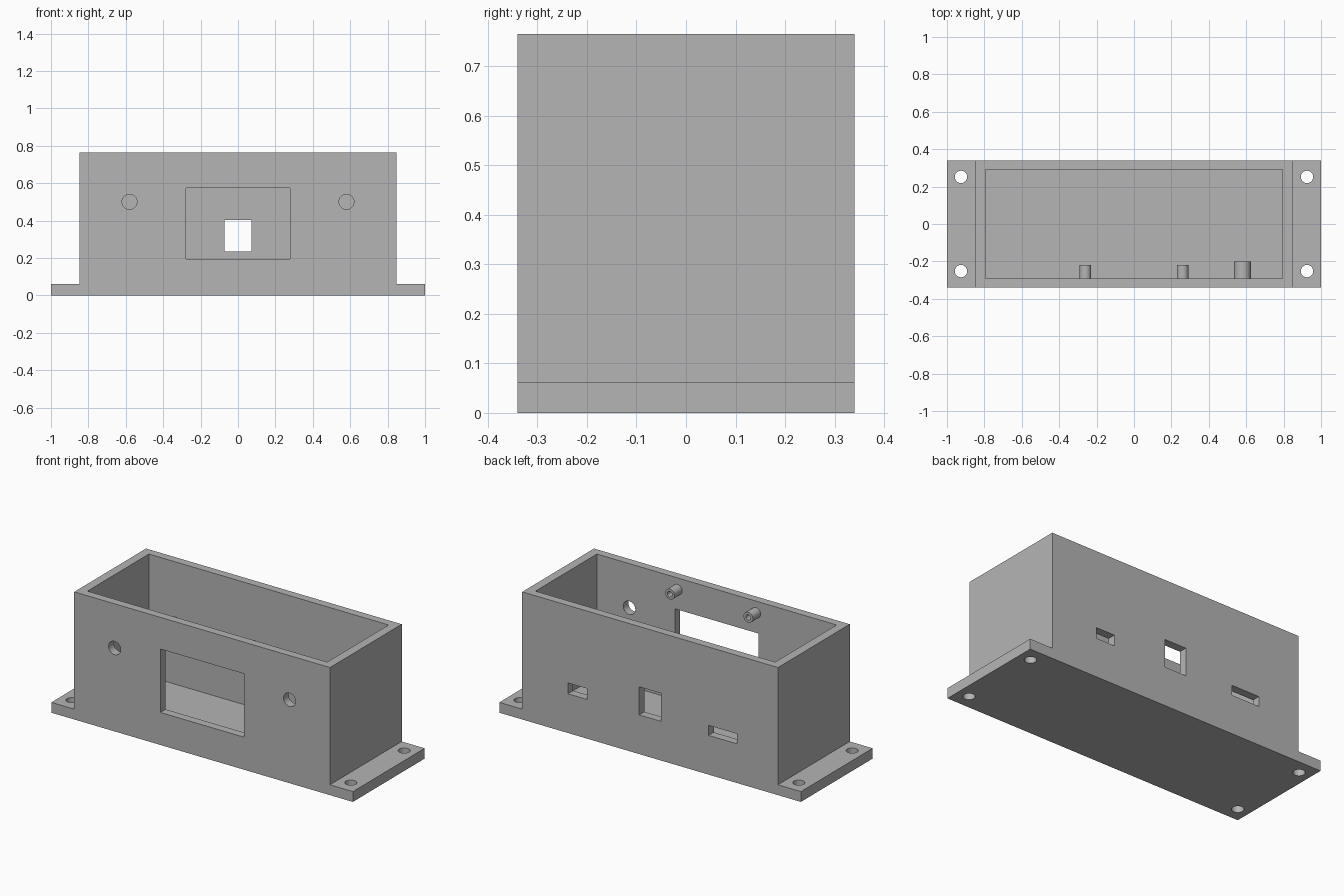
import bpy
import bmesh
from math import pi
from mathutils import Matrix, Vector

old = bpy.data.objects.get("Cube")
if old:
    bpy.data.objects.remove(old)

grey = bpy.data.materials.new("plain grey")
grey.use_nodes = True
colour = (0.46, 0.46, 0.46, 1)
grey.diffuse_color = colour
grey.node_tree.nodes["Principled BSDF"].inputs["Base Color"].default_value = colour

LENGTH, HALF_X, HALF_Y, HEIGHT = 1.0, 0.848, 0.34, 0.765
FLANGE, FLOOR = 0.062, 0.031
IN_X, IN_Y = 0.795, 0.291


def add_object(name, bm):
    bmesh.ops.recalc_face_normals(bm, faces=bm.faces[:])
    mesh = bpy.data.meshes.new(name)
    bm.to_mesh(mesh)
    bm.free()
    mesh.materials.append(grey)
    obj = bpy.data.objects.new(name, mesh)
    bpy.context.collection.objects.link(obj)
    return obj


def box(name, x, y, z):
    bm = bmesh.new()
    bmesh.ops.create_cube(bm, size=1)
    low, high = (Vector(p) for p in zip(x, y, z))
    for v in bm.verts:
        v.co = (low + high) / 2 + v.co * (high - low)
    return add_object(name, bm)


def rod(name, centre, radius, depth, along_y=True):
    bm = bmesh.new()
    matrix = Matrix.Translation(centre)
    if along_y:
        matrix = matrix @ Matrix.Rotation(pi / 2, 4, "X")
    bmesh.ops.create_cone(bm, cap_ends=True, segments=40, radius1=radius,
                          radius2=radius, depth=depth, matrix=matrix)
    return add_object(name, bm)


def cut(target, cutter):
    cutter.hide_render = True
    mod = target.modifiers.new("cut", "BOOLEAN")
    mod.operation = "DIFFERENCE"
    mod.solver = "EXACT"
    mod.object = cutter
    bpy.context.view_layer.objects.active = target
    bpy.ops.object.modifier_apply(modifier=mod.name)
    bpy.data.objects.remove(cutter)


def smooth(obj):
    bpy.ops.object.select_all(action="DESELECT")
    obj.select_set(True)
    bpy.context.view_layer.objects.active = obj
    bpy.ops.object.shade_smooth_by_angle()


# Case body: stepped profile extruded front to back
half = [(LENGTH, 0), (LENGTH, FLANGE), (HALF_X, FLANGE), (HALF_X, HEIGHT)]
profile = half + [(-x, z) for x, z in reversed(half)]
bm = bmesh.new()
face = bm.faces.new([bm.verts.new((x, -HALF_Y, z)) for x, z in profile])
ext = bmesh.ops.extrude_face_region(bm, geom=[face])
moved = [g for g in ext["geom"] if isinstance(g, bmesh.types.BMVert)]
bmesh.ops.translate(bm, verts=moved, vec=(0, 2 * HALF_Y, 0))
case = add_object("case_body", bm)

# Open cavity
cut(case, box("cavity", (-IN_X, IN_X), (-IN_Y, IN_Y), (FLOOR, 1)))

# Display window in the front wall
cut(case, box("window", (-0.277, 0.277), (-0.4, -0.2), (0.195, 0.575)))

# Connector openings in the back wall
for x, z in [((0.42, 0.545), (0.235, 0.3)),
             ((-0.072, 0.072), (0.235, 0.403)),
             ((-0.575, -0.388), (0.235, 0.295))]:
    cut(case, box("port", x, (0.2, 0.4), z))

# Front round holes and screw holes in the flanges
for side in (-1, 1):
    cut(case, rod("button_hole", (side * 0.58, -0.31, 0.5), 0.04, 0.15))
    for end in (-1, 1):
        cut(case, rod("screw_hole", (side * 0.925, end * 0.252, 0.03),
                      0.033, 0.3, False))
smooth(case)

# Hollow mounting posts around the window
for side, row in [(1, "right"), (-1, "left")]:
    for level, z in [("upper", 0.695), ("lower", 0.075)]:
        post = rod(f"{level}_post_{'left' if side > 0 else 'right'}",
                   (side * 0.26, -0.255, z), 0.031, 0.074)
        cut(post, rod("bore", (side * 0.26, -0.22, z), 0.016, 0.1))
        smooth(post)

# Wider support peg behind the front wall
smooth(rod("support_peg", (0.58, -0.246, 0.3), 0.045, 0.092))
